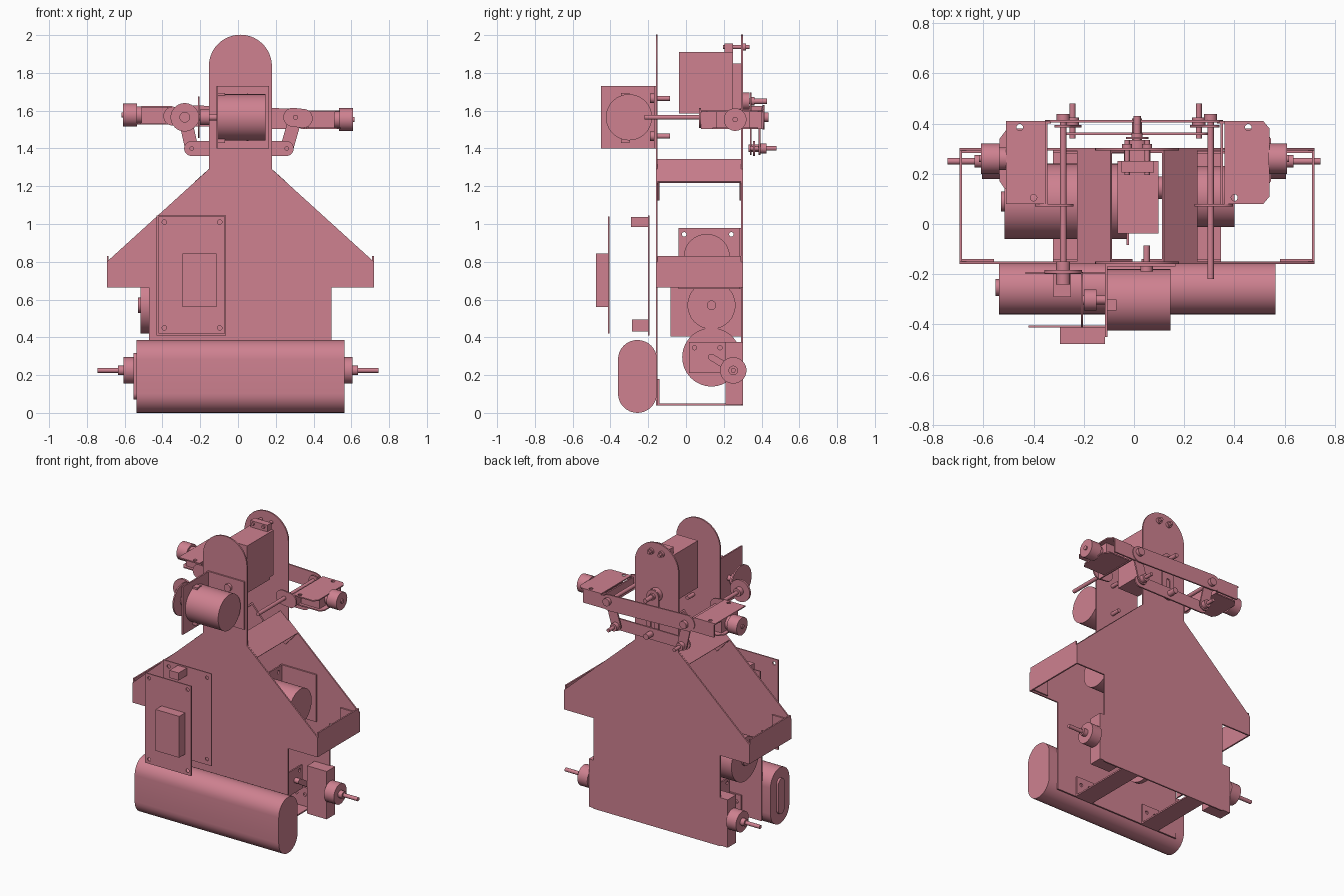
import bpy, bmesh, math
from mathutils import Vector

mat = bpy.data.materials.new("rose")
mat.diffuse_color = (0.62, 0.22, 0.28, 1)
C = 0.0125  # centre line of the chassis


def finish(name, bm, smooth=False):
    bmesh.ops.recalc_face_normals(bm, faces=bm.faces)
    me = bpy.data.meshes.new(name)
    bm.to_mesh(me)
    bm.free()
    ob = bpy.data.objects.new(name, me)
    bpy.context.collection.objects.link(ob)
    me.materials.append(mat)
    if smooth:
        bpy.ops.object.select_all(action='DESELECT')
        bpy.context.view_layer.objects.active = ob
        ob.select_set(True)
        bpy.ops.object.shade_smooth_by_angle(angle=math.radians(35))
    return ob


def prism(name, pts, axis, a0, a1, smooth=False):
    """Extrude a 2D outline: axis x uses (y,z), y uses (x,z), z uses (x,y)."""
    put = {'x': lambda p, a: (a, p[0], p[1]), 'y': lambda p, a: (p[0], a, p[1]),
           'z': lambda p, a: (p[0], p[1], a)}[axis]
    bm = bmesh.new()
    f = bm.faces.new([bm.verts.new(put(p, a0)) for p in pts])
    r = bmesh.ops.extrude_face_region(bm, geom=[f])
    d = Vector(put((0, 0), a1 - a0))
    bmesh.ops.translate(bm, vec=d, verts=[v for v in r['geom'] if isinstance(v, bmesh.types.BMVert)])
    return finish(name, bm, smooth)


def box(name, x0, x1, y0, y1, z0, z1):
    x0, x1 = min(x0, x1), max(x0, x1)
    return prism(name, [(x0, y0), (x1, y0), (x1, y1), (x0, y1)], 'z', z0, z1)


def arc(cx, cy, r, a0, a1, n):
    return [(cx + r * math.cos(math.radians(a0 + (a1 - a0) * i / n)),
             cy + r * math.sin(math.radians(a0 + (a1 - a0) * i / n))) for i in range(n + 1)]


def cyl(name, axis, c, r, a0, a1, n=40):
    return prism(name, arc(c[0], c[1], r, 0, 360, n)[:-1], axis, a0, a1, True)


def capsule(p, q, r):
    a = math.degrees(math.atan2(q[1] - p[1], q[0] - p[0]))
    return arc(*q, r, a - 90, a + 90, 16) + arc(*p, r, a + 90, a + 270, 16)


def drill(ob, holes, axis, a0, a1):
    for i, (u, v, r) in enumerate(holes):
        c = cyl("hole_cutter", axis, (u, v), r, a0, a1, 20)
        c.hide_render = True
        c.hide_set(True)
        m = ob.modifiers.new("hole", 'BOOLEAN')
        m.object = c
        m.solver = 'EXACT'


# chassis plates
half = [(0.483, 0.04), (0.483, 0.665), (0.707, 0.665), (0.707, 0.80), (0.167, 1.29)]
outline = [(C + x, z) for x, z in half] + arc(C, 1.835, 0.167, 0, 180, 28) + \
          [(C - x, z) for x, z in reversed(half)]
prism("front_plate", outline, 'y', -0.16, -0.15, True)
prism("back_plate", outline, 'y', 0.292, 0.302, True)

# folded spacers between the plates
for s in (-1, 1):
    # shoulder
    box("shoulder_spacer", C + s * 0.697, C + s * 0.707, -0.15, 0.292, 0.665, 0.83)
    # roof
    sl = [(0.107, 1.344), (0.24, 1.226), (0.233, 1.218), (0.10, 1.336)]
    prism("roof_spacer", [(C + s * x, z) for x, z in sl], 'y', -0.15, 0.292)
    # floor
    box("floor_spacer", C + s * 0.20, C + s * 0.335, -0.15, 0.292, 0.04, 0.05)
    for y in (-0.15, 0.282):
        box("shoulder_flange", C + s * 0.57, C + s * 0.70, y, y + 0.01, 0.675, 0.80)
        fl = [(0.105, 1.338), (0.237, 1.22), (0.15, 1.125), (0.018, 1.243)]
        prism("roof_flange", [(C + s * x, z) for x, z in fl], 'y', y, y + 0.01)
        f = box("floor_flange", C + s * 0.20, C + s * 0.335, y, y + 0.01, 0.05, 0.18)
        drill(f, [(C + s * x, 0.13, 0.012) for x in (0.235, 0.30)], 'y', y - 0.005, y + 0.015)

# battery pack
prism("battery", capsule((-0.257, 0.103), (-0.257, 0.283), 0.103), 'x', -0.537, 0.563, True)
prism("battery_socket", capsule((-0.253, 0.105), (-0.253, 0.285), 0.033), 'x', -0.552, -0.537, True)

# circuit boards
for n, x0, x1, y, z0, z1 in (("outer_board", -0.42, -0.07, -0.412, 0.42, 1.04),
                             ("inner_board", -0.432, -0.063, -0.2, 0.41, 1.046)):
    b = box(n, x0, x1, y, y + 0.008, z0, z1)
    drill(b, [(x, z, 0.012) for x in (-0.39, -0.097) for z in (0.45, 1.01)], 'y', y - 0.01, y + 0.02)
box("board_chip", -0.295, -0.115, -0.477, -0.412, 0.56, 0.845)
box("upper_connector", -0.32, -0.25, -0.29, -0.2, 0.985, 1.037)
box("lower_connector", -0.32, -0.25, -0.285, -0.2, 0.432, 0.495)

# front drive motor with its angle bracket
box("motor_bracket_side", -0.115, -0.105, -0.45, -0.16, 1.40, 1.73)
box("motor_bracket_back", -0.105, 0.165, -0.17, -0.16, 1.40, 1.73)
cyl("drive_motor", 'x', (-0.302, 1.565), 0.122, -0.105, 0.145, 56)
for z in (1.445, 1.685):
    box("motor_clip", -0.105, -0.07, -0.345, -0.30, z - 0.015, z + 0.008)
for z in (1.465, 1.665):
    cyl("bracket_screw_head", 'y', (0.05, z), 0.025, -0.19, -0.17, 20)
    cyl("bracket_screw", 'y', (0.05, z), 0.013, -0.18, -0.085, 16)
cyl("motor_shaft", 'x', (-0.302, 1.565), 0.018, -0.21, -0.105, 20)
cyl("drive_hub", 'x', (-0.302, 1.565), 0.042, -0.20, -0.15, 28)
cyl("drive_disc", 'x', (-0.302, 1.565), 0.11, -0.212, -0.203, 48)

# driven wheel and arm pivot shafts
cyl("driven_wheel", 'y', (-0.282, 1.565), 0.075, -0.198, -0.184, 40)
cyl("driven_hub", 'y', (-0.282, 1.565), 0.028, -0.24, -0.15, 24)
cyl("left_pivot_shaft", 'y', (-0.282, 1.565), 0.013, -0.24, 0.43, 18)
cyl("right_pivot_shaft", 'y', (0.305, 1.565), 0.013, -0.22, 0.43, 18)

# arm linkage behind the back plate
prism("cross_bar", capsule((-0.30, 1.575), (0.30, 1.555), 0.055), 'y', 0.405, 0.415, True)
prism("lower_link", capsule((-0.245, 1.40), (0.255, 1.40), 0.04), 'y', 0.355, 0.365, True)
tab = prism("centre_lever", capsule((C, 1.41), (C, 1.65), 0.045), 'y', 0.338, 0.347, True)
slot = prism("slot_cutter", capsule((C, 1.41), (C, 1.50), 0.015), 'y', 0.33, 0.355)
slot.hide_render = True
slot.hide_set(True)
tab.modifiers.new("slot", 'BOOLEAN').object = slot
cyl("lever_screw", 'y', (C, 1.65), 0.022, 0.347, 0.362, 20)
cyl("lever_pin", 'y', (C, 1.40), 0.02, 0.33, 0.42, 18)
for s, top, bot in ((-1, -0.282, -0.245), (1, 0.305, 0.258)):
    prism("crank", capsule((top, 1.565), (bot, 1.40), 0.035), 'y', 0.385, 0.395, True)
    cyl("crank_pin", 'y', (bot, 1.40), 0.012, 0.34, 0.48, 16)
    cyl("crank_nut", 'y', (bot, 1.40), 0.026, 0.395, 0.425, 20)
    cyl("pivot_nut", 'y', (top, 1.565), 0.026, 0.415, 0.438, 20)

# arms with their end motors
for s in (-1, 1):
    dz, z = -s * 0.012, 1.565 - s * 0.012
    o = 0.35 if s < 0 else 0.36
    prism("front_arm_side", capsule((s * 0.29, 1.565), (s * 0.345, 1.565 + dz / 2), 0.05), 'y', 0.07, 0.08, True)
    top = [(o, 0.08), (o + 0.155, 0.08), (o + 0.18, 0.11), (o + 0.18, 0.38), (o + 0.155, 0.41), (o, 0.41)]
    if s < 0:
        top = [(0.35, 0.08), (0.51, 0.08), (0.51, 0.41), (0.35, 0.41)]
    p = prism("arm_top_plate", [(s * x, y) for x, y in top], 'z', z + 0.04, z + 0.048)
    drill(p, [(s * 0.455, 0.385, 0.013), (s * 0.40, 0.105, 0.013)], 'z', z + 0.02, z + 0.07)
    low = [(o, 0.14), (o + 0.165, 0.14), (o + 0.185, 0.17), (o + 0.185, 0.34), (o + 0.155, 0.38), (o, 0.38)]
    prism("arm_lower_plate", [(s * x, y) for x, y in low], 'z', z - 0.05, z - 0.042)
    box("arm_gearbox", s * 0.37, s * 0.51, 0.16, 0.34, z - 0.042, z + 0.04)
    box("arm_rear_side", s * 0.33, s * 0.50, 0.40, 0.41, z - 0.05, z + 0.04)
    box("arm_inner_wall", s * 0.345, s * 0.355, 0.08, 0.40, z - 0.05, z + 0.04)
    cyl("arm_collar", 'x', (0.26, z), 0.045, *sorted((s * 0.51, s * 0.54)), 28)
    cyl("arm_end_wheel", 'x', (0.26, z), 0.06, *sorted((s * 0.535, s * 0.61)), 36)
    cyl("arm_end_boss", 'x', (0.26, z), 0.014, *sorted((s * 0.60, s * 0.618)), 16)

# head servo between the neck plates
box("head_servo", -0.065, 0.097, -0.038, 0.21, 1.585, 1.91)
box("servo_upper_case", -0.065, 0.097, 0.21, 0.25, 1.60, 1.91)
box("servo_ear", -0.05, 0.08, 0.205, 0.25, 1.85, 1.955)
box("servo_lid", -0.04, 0.065, 0.25, 0.292, 1.61, 1.85)
cyl("servo_boss", 'y', (C, 1.65), 0.045, 0.25, 0.335, 28)
cyl("servo_shaft", 'y', (C, 1.65), 0.015, 0.33, 0.43, 18)
for x in (C - 0.04, C + 0.04):
    cyl("servo_screw", 'y', (x, 1.937), 0.011, 0.195, 0.335, 16)
    cyl("servo_screw_head", 'y', (x, 1.937), 0.02, 0.302, 0.318, 18)

# upper inner motor
p = box("upper_motor_plate", 0.13, 0.14, -0.04, 0.29, 0.655, 0.98)
drill(p, [(y, z, 0.012) for y in (-0.01, 0.24) for z in (0.69, 0.945)], 'x', 0.12, 0.15)
box("upper_motor_flange", 0.14, 0.40, 0.28, 0.29, 0.655, 0.98)
cyl("upper_motor", 'x', (0.11, 0.825), 0.122, 0.14, 0.40, 56)
cyl("upper_motor_shaft", 'x', (0.145, 0.825), 0.02, 0.03, 0.13, 20)
cyl("upper_motor_hub", 'x', (0.145, 0.825), 0.045, 0.09, 0.12, 28)

# main wheel motor, its pulleys and cross axle
box("main_motor_plate", -0.03, -0.02, -0.083, 0.29, 0.405, 0.74)
box("main_motor_flange", -0.29, -0.03, 0.28, 0.29, 0.405, 0.74)
cyl("main_motor", 'x', (0.09, 0.57), 0.15, -0.515, -0.03, 64)
cyl("main_motor_boss", 'x', (0.09, 0.57), 0.04, -0.53, -0.515, 28)
cyl("main_motor_shaft", 'x', (0.135, 0.57), 0.025, -0.03, 0.12, 20)
cyl("small_pulley", 'x', (0.135, 0.57), 0.127, 0.02, 0.05, 48)
cyl("large_pulley", 'x', (0.135, 0.295), 0.155, 0.02, 0.05, 56)
cyl("large_pulley_hub", 'x', (0.135, 0.295), 0.045, -0.02, 0.09, 28)
cyl("cross_axle", 'x', (0.135, 0.295), 0.018, -0.36, 0.38, 20)

# wheel gearboxes with output shafts
for s in (-1, 1):
    b = box("axle_bearing_plate", s * 0.335, s * 0.345, 0.015, 0.21, 0.21, 0.375)
    drill(b, [(y, 0.345, 0.011) for y in (0.045, 0.18)], 'x', *sorted((s * 0.33, s * 0.35)))
    prism("axle_link", capsule((0.135, 0.295), (0.25, 0.225), 0.018), 'x', *sorted((s * 0.36, s * 0.38)), True)
    box("wheel_gearbox", s * 0.38, s * 0.53, 0.21, 0.302, 0.045, 0.375)
    cyl("output_drum", 'x', (0.25, 0.225), 0.07, *sorted((s * 0.53, s * 0.605)), 40)
    cyl("output_collar", 'x', (0.25, 0.225), 0.025, *sorted((s * 0.605, s * 0.635)), 24)
    cyl("output_shaft", 'x', (0.25, 0.225), 0.013, *sorted((s * 0.36, s * 0.743)), 18)
